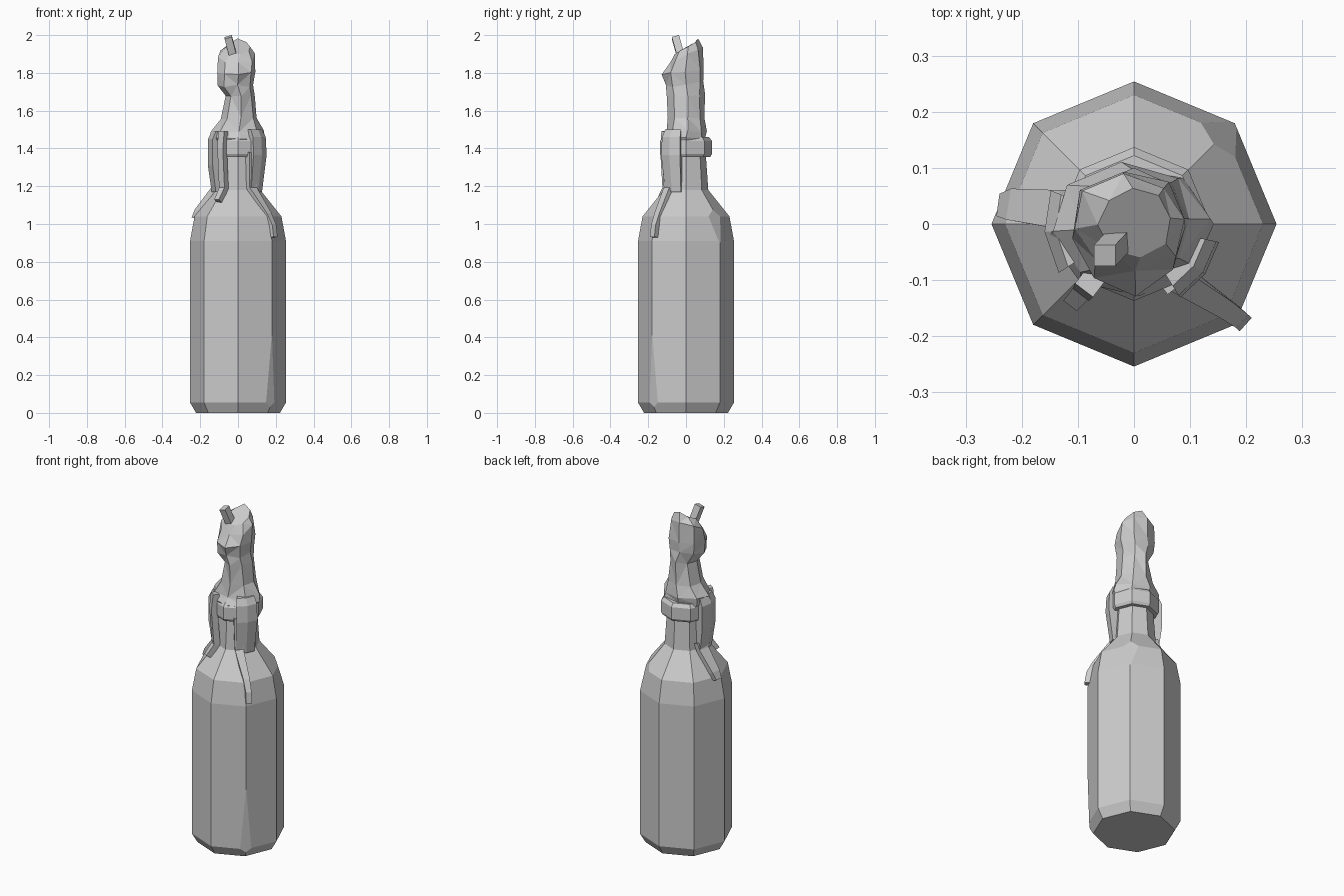
import bpy, bmesh, math, random
from mathutils import Vector

if "Cube" in bpy.data.objects:
    bpy.data.objects.remove(bpy.data.objects["Cube"])

random.seed(4)
grey = bpy.data.materials.new("plain grey")
grey.diffuse_color = (0.6, 0.6, 0.6, 1)
grey.use_nodes = True
grey.node_tree.nodes["Principled BSDF"].inputs["Base Color"].default_value = grey.diffuse_color


def finish(name, bm):
    bmesh.ops.recalc_face_normals(bm, faces=bm.faces)
    me = bpy.data.meshes.new(name)
    bm.to_mesh(me)
    bm.free()
    me.materials.append(grey)
    ob = bpy.data.objects.new(name, me)
    bpy.context.collection.objects.link(ob)
    return ob


def loft(bm, rings):
    """Skin equal-length closed rings of points and cap both ends."""
    vs = [[bm.verts.new(p) for p in ring] for ring in rings]
    n = len(vs[0])
    for a, b in zip(vs, vs[1:]):
        for i in range(n):
            j = (i + 1) % n
            bm.faces.new((a[i], a[j], b[j], b[i]))
    bm.faces.new(vs[0])
    bm.faces.new(vs[-1])


def octagon(r, z):
    return [(r * math.cos(i * math.pi / 4), r * math.sin(i * math.pi / 4), z)
            for i in range(8)]


def polar(r, deg, z):
    a = math.radians(deg)
    return Vector((r * math.cos(a), r * math.sin(a), z))


def chip(bm, point, normal):
    """Shave a corner off the solid."""
    geom = bm.verts[:] + bm.edges[:] + bm.faces[:]
    cut = bmesh.ops.bisect_plane(bm, geom=geom, plane_co=point,
                                 plane_no=normal, clear_outer=True)
    edges = [e for e in cut["geom_cut"] if isinstance(e, bmesh.types.BMEdge)]
    bmesh.ops.holes_fill(bm, edges=edges, sides=0)


# Eight-sided bottle with two worn corners
bm = bmesh.new()
profile = [(.222, 0), (.254, .055), (.254, .91), (.23, 1.04), (.118, 1.18), (.104, 1.38)]
loft(bm, [octagon(r, z) for r, z in profile])
k = math.sqrt(.5)
chip(bm, polar(.254, -45, .42), Vector((k, -k, -.035)))
chip(bm, polar(.254, 45, .90), Vector((k, k, .3)))
finish("bottle", bm)

# Bottle lip
bm = bmesh.new()
loft(bm, [octagon(.128, 1.355), octagon(.137, 1.37), octagon(.137, 1.44), octagon(.122, 1.46)])
finish("bottle_lip", bm)

# Lumpy melted candle: z, centre x, centre y, radius x, radius y, slope along y
sections = [
    (1.37, 0, 0, .10, .10, 0),
    (1.455, -.005, -.012, .143, .118, 0),
    (1.49, -.008, -.002, .138, .108, 0),
    (1.56, .006, 0, .100, .100, 0),
    (1.68, .008, 0, .078, .098, .1),
    (1.74, -.012, -.008, .100, .102, .1),
    (1.81, -.008, -.015, .108, .113, .1),
    (1.89, -.008, 0, .103, .088, .5),
    (1.935, .004, .005, .066, .062, .65),
]
rings = []
for z, cx, cy, rx, ry, slope in sections:
    ring = []
    for i in range(8):
        a = i * math.pi / 4 + .1
        s = random.uniform(.92, 1.06)
        x, y = cx + rx * s * math.cos(a), cy + ry * s * math.sin(a)
        ring.append((x, y, z + slope * y + random.uniform(-.008, .008)))
    rings.append(ring)
bm = bmesh.new()
loft(bm, rings)
bmesh.ops.triangulate(bm, faces=[f for f in bm.faces if len(f.verts) == 4])
finish("melted_candle", bm)

# Leaning square wick
bm = bmesh.new()
base, tip = Vector((-.026, -.028, 1.89)), Vector((-.052, -.056, 1.99))
side = Vector((1, 0, .28)) * .019
deep = Vector((0, 1, .28)) * .019
loft(bm, [[c + side + deep, c - side + deep, c - side - deep, c + side - deep]
          for c in (base, tip)])
finish("wick", bm)


def drape(name, angles, heights):
    """Curved sheet of wax hanging round the neck; heights hold (z, radius)."""
    bm = bmesh.new()
    rings = []
    for a in angles:
        outer = [polar(r, a, z) for z, r in heights]
        inner = [polar(.095, a, z) for z, r in reversed(heights)]
        rings.append(outer + inner)
    loft(bm, rings)
    finish(name, bm)


drape("left_wax_drape", (158, 185, 213), ((1.17, .14), (1.31, .16), (1.45, .16), (1.49, .14)))
drape("right_wax_drape", (-58, -35, -12), ((1.17, .13), (1.365, .155), (1.46, .15), (1.50, .13)))


def drip(name, path, thick=.014):
    """Flat run of wax; path holds (radius, angle, z, half width)."""
    bm = bmesh.new()
    rings = []
    pts = [polar(r, a, z) for r, a, z, w in path]
    for i, (r, a, z, w) in enumerate(path):
        along = (pts[min(i + 1, len(pts) - 1)] - pts[max(i - 1, 0)]).normalized()
        t = polar(1, a + 90, 0)
        n = along.cross(t).normalized() * thick
        t = t * w
        rings.append([pts[i] + t + n, pts[i] - t + n, pts[i] - t - n, pts[i] + t - n])
    loft(bm, rings)
    finish(name, bm)


# Wax runs down the neck and shoulder
drip("front_left_drip", [(.13, 233, 1.49, .02), (.14, 233, 1.40, .018), (.125, 233, 1.19, .018),
                         (.17, 232, 1.12, .015)], .018)
drip("front_right_drip", [(.12, -52, 1.38, .03), (.115, -52, 1.19, .024), (.212, -43, 1.05, .018),
                          (.243, -42, .99, .016), (.252, -42, .93, .016)], .016)
drip("left_drip", [(.115, 168, 1.22, .035), (.13, 169, 1.18, .034), (.215, 171, 1.07, .028),
                   (.232, 172, 1.03, .02)], .014)
